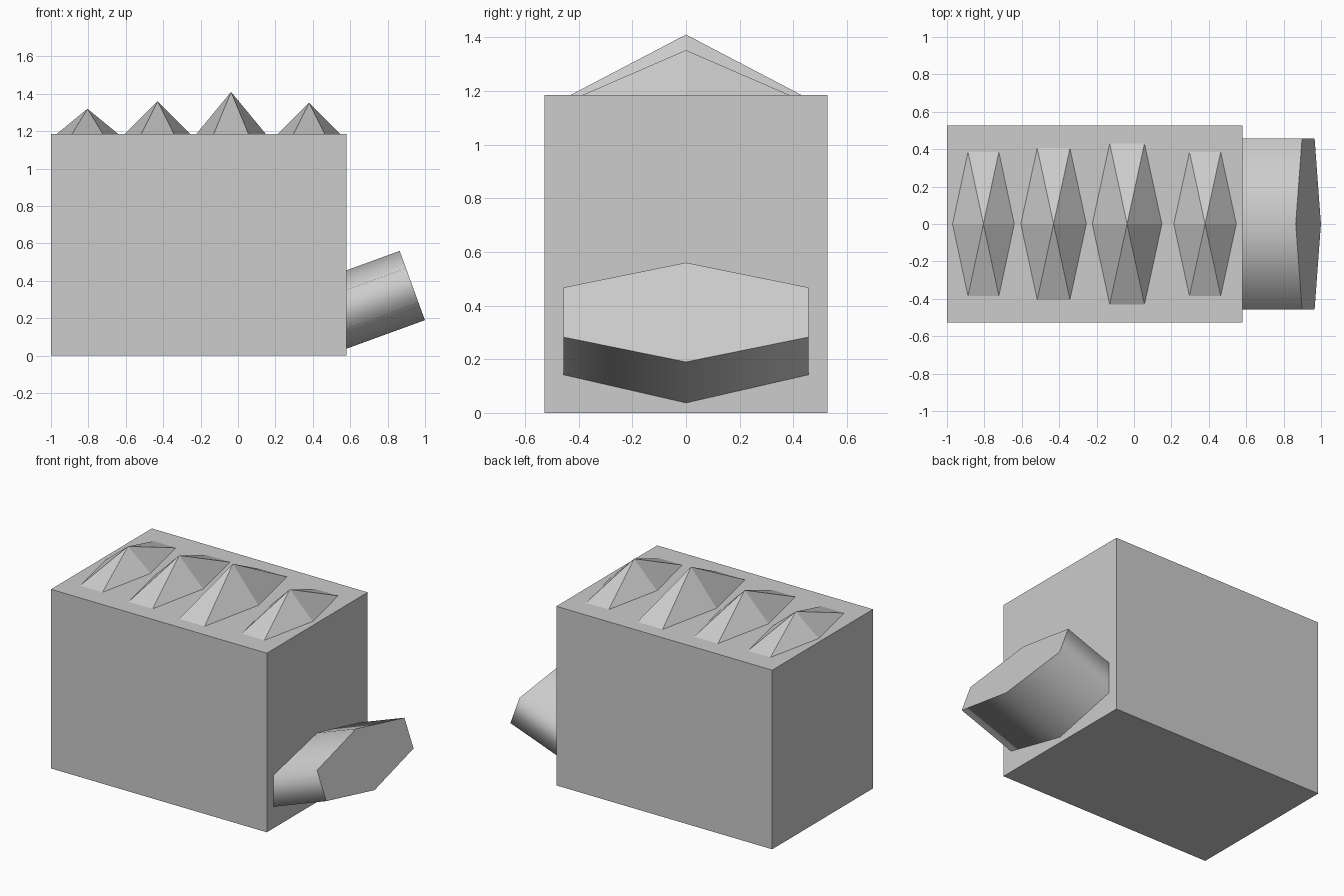
import bpy
import bmesh
from math import radians
from mathutils import Matrix

cube = bpy.data.objects.get("Cube")
if cube:
    bpy.data.objects.remove(cube, do_unlink=True)

# Single light grey material
grey = bpy.data.materials.new("light grey")
grey.use_nodes = True
colour = (0.604, 0.604, 0.604, 1)
grey.diffuse_color = colour
grey.node_tree.nodes["Principled BSDF"].inputs["Base Color"].default_value = colour


def add_part(name, bm):
    mesh = bpy.data.meshes.new(name)
    bm.to_mesh(mesh)
    bm.free()
    mesh.materials.append(grey)
    part = bpy.data.objects.new(name, mesh)
    bpy.context.collection.objects.link(part)
    return part


def hex_solid(tip_radius):
    """Unit six-sided cone or cylinder, base on z = 0, corners on the x axis."""
    bm = bmesh.new()
    bmesh.ops.create_cone(bm, cap_ends=True, segments=6, radius1=1,
                          radius2=tip_radius, depth=1,
                          matrix=Matrix.Translation((0, 0, 0.5)))
    bmesh.ops.remove_doubles(bm, verts=bm.verts, dist=0.0001)
    # Turn so that a corner lies on the x axis
    if not any(abs(v.co.y) < 0.001 and v.co.x > 0.9 for v in bm.verts):
        bmesh.ops.rotate(bm, verts=bm.verts, matrix=Matrix.Rotation(radians(30), 3, "Z"))
    return bm


# Main block
TOP = 1.185
bm = bmesh.new()
bmesh.ops.create_cube(bm, size=1)
bmesh.ops.scale(bm, verts=bm.verts, vec=(1.58, 1.054, TOP))
bmesh.ops.translate(bm, verts=bm.verts, vec=(-0.21, 0, TOP / 2))
add_part("main_block", bm)

# Row of flattened spikes, sunk slightly into the block:
# centre x, half width in x, half depth in y, height above the block
SINK = 0.025
spikes = [(-0.805, 0.165, 0.385, 0.135), (-0.43, 0.175, 0.405, 0.175),
          (-0.037, 0.186, 0.43, 0.225), (0.38, 0.167, 0.385, 0.167)]
for i, (x, half_x, half_y, height) in enumerate(spikes, 1):
    grow = (height + SINK) / height
    bm = hex_solid(0)
    bmesh.ops.scale(bm, verts=bm.verts,
                    vec=(half_x * grow, half_y * grow / 0.866, height + SINK))
    bmesh.ops.translate(bm, verts=bm.verts, vec=(x, 0, TOP - SINK))
    add_part(f"top_spike_{i}", bm)

# Tilted hexagonal spout on the side, with smooth walls and a crisp end
LENGTH = 0.5
bm = hex_solid(1)
bmesh.ops.scale(bm, verts=bm.verts, vec=(0.197, 0.527, LENGTH))
bmesh.ops.translate(bm, verts=bm.verts, vec=(0, 0, -LENGTH))
for face in bm.faces:
    face.smooth = len(face.verts) == 4
for edge in bm.edges:
    edge.smooth = all(f.smooth for f in edge.link_faces)
bmesh.ops.transform(bm, verts=bm.verts,
                    matrix=Matrix.Translation((0.932, 0, 0.375))
                    @ Matrix.Rotation(radians(70), 4, "Y"))
add_part("side_spout", bm)
